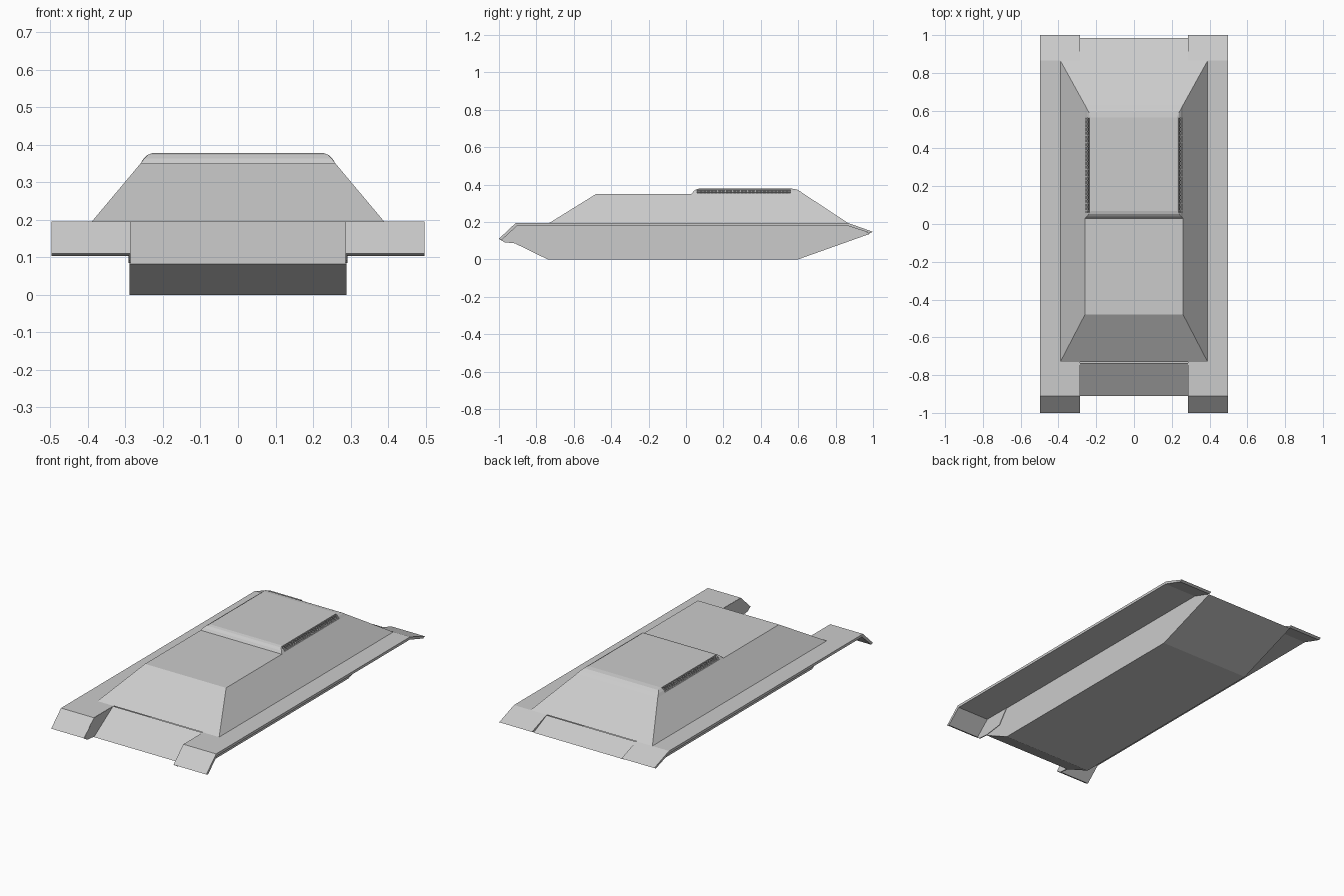
import bpy, bmesh
from mathutils import Matrix, Vector

if "Cube" in bpy.data.objects:
    bpy.data.objects.remove(bpy.data.objects["Cube"])


def make(name, verts, faces):
    """Mesh object from vertices and faces with consistent outward normals."""
    me = bpy.data.meshes.new(name)
    me.from_pydata(verts, [], faces)
    bm = bmesh.new()
    bm.from_mesh(me)
    bmesh.ops.recalc_face_normals(bm, faces=bm.faces)
    bm.to_mesh(me)
    bm.free()
    ob = bpy.data.objects.new(name, me)
    bpy.context.collection.objects.link(ob)
    return ob


def prism(name, profile, x0, x1, skip=()):
    """Extrude a (y, z) profile across x; skip lists edge quads left open."""
    n = len(profile)
    verts = [(x, y, z) for x in (x0, x1) for y, z in profile]
    faces = [tuple(range(n)), tuple(range(n, 2 * n))]
    faces += [(i, (i + 1) % n, (i + 1) % n + n, i + n)
              for i in range(n) if i not in skip]
    return make(name, verts, faces)


def ring(y0, y1, x, z):
    return [(-x, y0, z), (x, y0, z), (x, y1, z), (-x, y1, z)]


def boxes(name, centres, size, tilt):
    """Several equal small boxes joined in one mesh."""
    bm = bmesh.new()
    for c in centres:
        bmesh.ops.create_cube(bm, size=1, matrix=Matrix.Translation(c)
                              @ Matrix.Rotation(tilt, 4, 'Y')
                              @ Matrix.Diagonal(Vector(size).to_4d()))
    me = bpy.data.meshes.new(name)
    bm.to_mesh(me)
    bm.free()
    ob = bpy.data.objects.new(name, me)
    bpy.context.collection.objects.link(ob)
    return ob


# Lower hull tub, open where the superstructure sits on it
prism("lower_hull", [(-0.91, 0.083), (-0.74, 0), (0.60, 0), (0.985, 0.137),
                     (0.865, 0.192), (-0.735, 0.195)], -0.289, 0.289, skip=(4,))

# Sloped superstructure, roof ends where the raised rear deck begins
v = ring(-0.73, 0.865, 0.39, 0.195) + ring(-0.48, 0.63, 0.26, 0.35)
v += [(0.26, 0.03, 0.35), (-0.26, 0.03, 0.35)]
make("superstructure", v, [(0, 1, 5, 4), (1, 2, 6, 8, 5), (2, 3, 7, 6),
                           (3, 0, 4, 9, 7), (4, 5, 8, 9)])

# Raised rear deck with a softened shoulder
levels = [(0.03, 0.63, 0.26, 0.35), (0.04, 0.61, 0.25, 0.364),
          (0.053, 0.592, 0.239, 0.374), (0.07, 0.565, 0.228, 0.378)]
v = [p for lv in levels for p in ring(*lv)]
f = [(0, 1, 2, 3), (12, 13, 14, 15)]
f += [(k * 4 + i, k * 4 + (i + 1) % 4, k * 4 + 4 + (i + 1) % 4, k * 4 + 4 + i)
      for k in range(3) for i in range(4)]
deck = make("rear_deck", v, f)

# Side slots cut into the deck for the grilles
for s in (-1, 1):
    cutter = boxes("slot_cutter", [(s * 0.285, 0.31, 0.379)],
                   (0.10, 0.50, 0.05), 0)
    cutter.hide_render = True
    mod = deck.modifiers.new("slot", 'BOOLEAN')
    mod.operation = 'DIFFERENCE'
    mod.solver = 'EXACT'
    mod.object = cutter
    bpy.context.view_layer.objects.active = deck
    bpy.ops.object.modifier_apply(modifier=mod.name)
    bpy.data.objects.remove(cutter)

for s in (-1, 1):
    side = "right" if s > 0 else "left"
    # Grille: cross bars and two long rails
    boxes("grille_bars_" + side,
          [(s * 0.247, 0.07 + i * 0.02, 0.363) for i in range(25)],
          (0.024, 0.006, 0.006), s * 0.8)
    boxes("grille_rails_" + side,
          [(s * 0.242, 0.31, 0.370), (s * 0.251, 0.31, 0.360)],
          (0.004, 0.50, 0.003), s * 0.8)

    # Fender sheet with sloping end flaps
    top = [(-1.0, 0.110), (-0.91, 0.195), (0.865, 0.195), (1.0, 0.147)]
    low = [(0.985, 0.140), (0.862, 0.180), (-0.902, 0.180), (-0.985, 0.104)]
    n = len(top)
    prof = top + low
    verts = [(s * x, y, z) for x in (0.287, 0.497) for y, z in prof]
    m = len(prof)
    faces = [(i, (i + 1) % m, (i + 1) % m + m, i + m) for i in range(m)]
    faces += [(o + i, o + i + 1, o + m - 2 - i, o + m - 1 - i)
              for o in (0, m) for i in range(n - 1)]
    make("fender_" + side, verts, faces)

    # Inner cheek plate between glacis and front flap
    prism("front_cheek_" + side,
          [(-0.73, 0.194), (-0.91, 0.194), (-0.999, 0.109), (-0.97, 0.091),
           (-0.91, 0.085), (-0.80, 0.10)], s * 0.286, s * 0.292)
